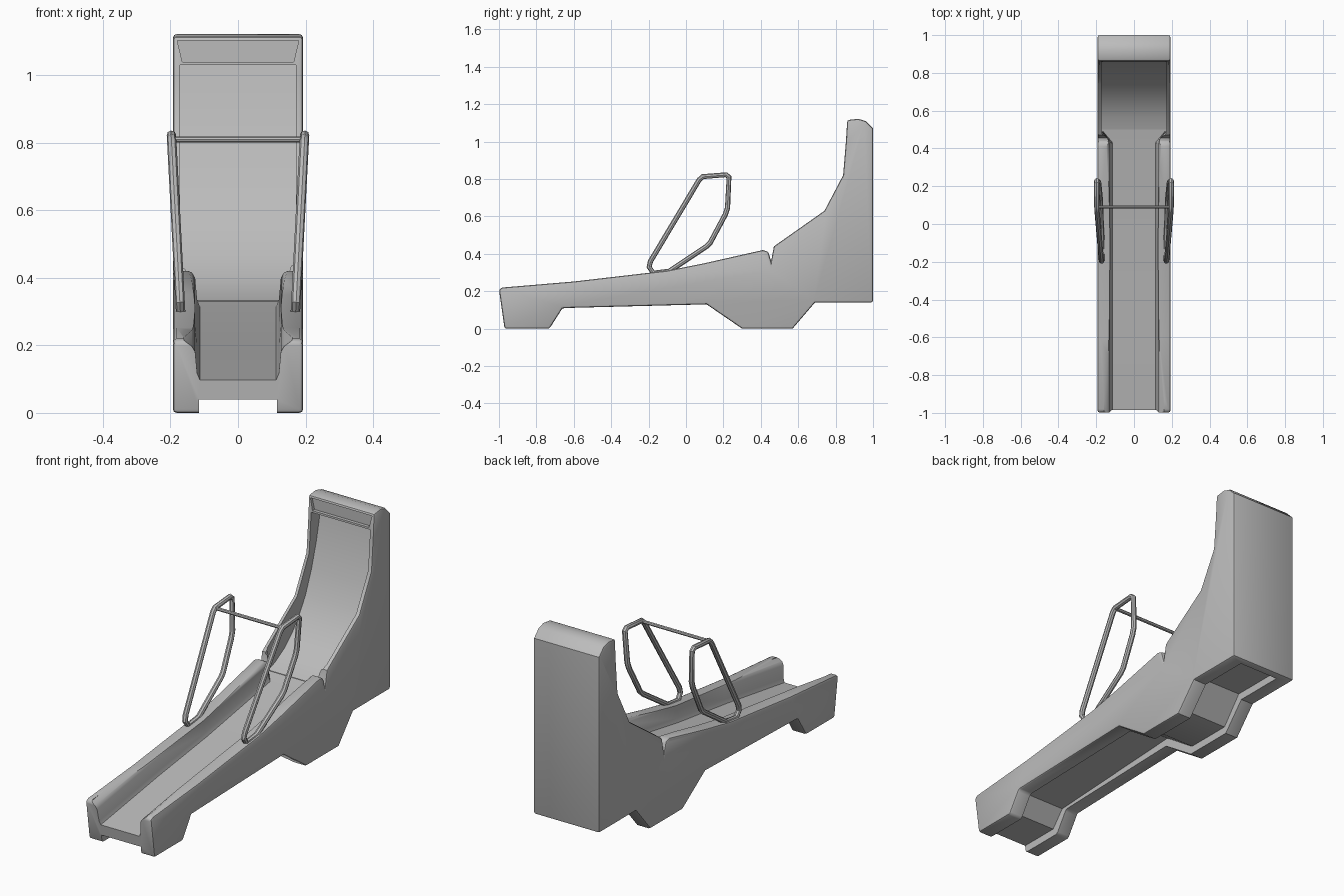
import bpy, bmesh, math

old = bpy.data.objects.get("Cube")
if old:
    bpy.data.objects.remove(old)

grey = bpy.data.materials.new("plain_grey")
grey.use_nodes = True
COLOUR = (0.5, 0.5, 0.5, 1)
grey.diffuse_color = COLOUR
grey.node_tree.nodes["Principled BSDF"].inputs["Base Color"].default_value = COLOUR


def activate(ob):
    bpy.ops.object.select_all(action="DESELECT")
    ob.select_set(True)
    bpy.context.view_layer.objects.active = ob


def loft(name, rings):
    """Closed solid from rings of 3D points."""
    bm = bmesh.new()
    loops = [[bm.verts.new(p) for p in ring] for ring in rings]
    n = len(loops[0])
    for a, b in zip(loops, loops[1:]):
        for i in range(n):
            j = (i + 1) % n
            bm.faces.new((a[i], a[j], b[j], b[i]))
    bm.faces.new(loops[0][::-1])
    bm.faces.new(loops[-1])
    bmesh.ops.recalc_face_normals(bm, faces=bm.faces)
    me = bpy.data.meshes.new(name)
    bm.to_mesh(me)
    bm.free()
    me.materials.append(grey)
    ob = bpy.data.objects.new(name, me)
    bpy.context.collection.objects.link(ob)
    return ob


def prism(name, profile, half):
    """Extrude a (y, z) profile across x."""
    return loft(name, [[(x, y, z) for y, z in profile] for x in (-half, half)])


def cut(ob, cutter):
    cutter.hide_render = True
    activate(ob)
    mod = ob.modifiers.new("cut", "BOOLEAN")
    mod.operation = "DIFFERENCE"
    mod.solver = "EXACT"
    mod.object = cutter
    bpy.ops.object.modifier_apply(modifier=mod.name)
    bpy.data.objects.remove(cutter)


# Slide body: side outline with two feet, a notch and a tall back
outline = [
    (-1, .21), (-.98, .22), (-.6, .252), (-.1, .31), (.1, .35), (.41, .42),
    (.44, .412), (.455, .36), (.47, .44), (.74, .63), (.84, .82), (.855, 1.0),
    (.862, 1.115), (.92, 1.122), (.96, 1.11), (1, 1.07),
    (1, .14), (.69, .14), (.57, 0), (.3, 0), (.11, .13), (-.66, .11),
    (-.73, 0), (-.97, 0)]
body = prism("slide_body", outline, .193)
activate(body)
bevel = body.modifiers.new("round", "BEVEL")
bevel.width = .012
bevel.segments = 2
bevel.angle_limit = math.radians(50)
bpy.ops.object.modifier_apply(modifier=bevel.name)

# Trough between the rails, flaring into the chute
half = [(.113, 0), (.121, .02), (.127, .085), (.137, .102), (.16, .118), (.16, .3)]


def trough_ring(y, floor, spread):
    side = [(w + (.172 - w) * spread, floor + dz) for w, dz in half]
    return ([(w, y, z) for w, z in side] + [(-w, y, z) for w, z in side[::-1]])


cut(body, loft("trough_cutter", [
    trough_ring(-1.1, .08, 0), trough_ring(-.5, .172, 0), trough_ring(-.1, .225, 0),
    trough_ring(.43, .315, 0), trough_ring(.5, .33, 1)]))

# Curved chute running up to the hood
chute = [(.49, .329), (.56, .355), (.63, .395), (.7, .455), (.76, .53), (.81, .61),
         (.86, .73), (.9, .86), (.925, .97), (.935, 1.03), (.7, 1.03), (.49, .9)]
cut(body, prism("chute_cutter", chute, .1725))

# Shallow panel in the hood front
cut(body, loft("hood_panel_cutter", [
    [(-.18, y, 1.103), (.18, y, 1.103), (.165, y, 1.04), (-.165, y, 1.04)]
    for y in (.8, .875)]))

# Hollow underside following the feet
under = [(-1.1, .04), (-.76, .04), (-.69, .125), (.12, .17), (.31, .04), (.56, .04),
         (.67, .18), (.96, .18), (.96, -.1), (-1.1, -.1)]
cut(body, prism("underside_cutter", under, .115))


def bar(name, points, radius, closed):
    cu = bpy.data.curves.new(name, "CURVE")
    cu.dimensions = "3D"
    cu.bevel_depth = radius
    cu.bevel_resolution = 2
    cu.use_fill_caps = True
    sp = cu.splines.new("POLY")
    sp.points.add(len(points) - 1)
    for p, co in zip(sp.points, points):
        p.co = (*co, 1)
    sp.use_cyclic_u = closed
    cu.materials.append(grey)
    ob = bpy.data.objects.new(name, cu)
    bpy.context.collection.objects.link(ob)
    activate(ob)
    bpy.ops.object.convert(target="MESH")
    return bpy.context.view_layer.objects.active


# Handrail hoops leaning outward, joined by a crossbar
hoop = [(-.197, .33), (-.19, .36), (.07, .795), (.09, .813), (.215, .823), (.23, .81),
        (.222, .645), (.21, .61), (.13, .46), (.11, .44), (-.09, .307), (-.175, .298)]
parts = [body]
for name, s in (("left_handrail", 1), ("right_handrail", -1)):
    path = [(s * (.17 + .052 * (z - .3)), y, z) for y, z in hoop]
    parts.append(bar(name, path, .014, True))
parts.append(bar("crossbar", [(-.195, .09, .81), (.195, .09, .81)], .009, False))

for ob in parts:
    activate(ob)
    bpy.ops.object.shade_smooth_by_angle(angle=math.radians(35))
